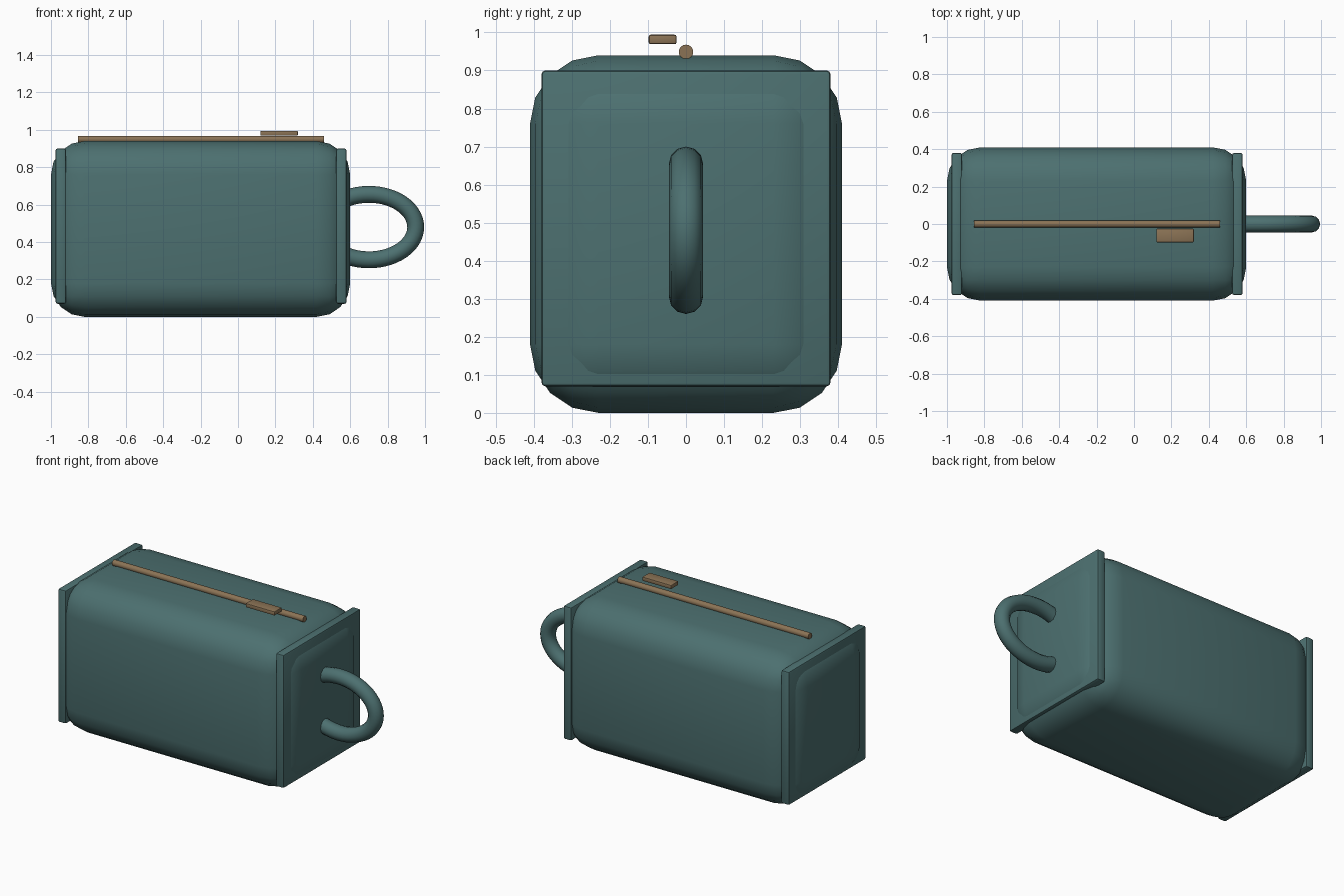
import bpy, bmesh, math
from mathutils import Vector

if "Cube" in bpy.data.objects:
    bpy.data.objects.remove(bpy.data.objects["Cube"], do_unlink=True)


def material(name, rgb):
    m = bpy.data.materials.new(name)
    m.use_nodes = True
    m.diffuse_color = (*rgb, 1)
    m.node_tree.nodes["Principled BSDF"].inputs["Base Color"].default_value = (*rgb, 1)
    return m


teal = material("muted teal fabric", (0.073, 0.162, 0.162))
brass = material("dull brass", (0.258, 0.171, 0.091))


def finish(name, bm, mat):
    bmesh.ops.recalc_face_normals(bm, faces=bm.faces)
    mesh = bpy.data.meshes.new(name)
    bm.to_mesh(mesh)
    bm.free()
    mesh.materials.append(mat)
    ob = bpy.data.objects.new(name, mesh)
    bpy.context.collection.objects.link(ob)
    bpy.ops.object.select_all(action="DESELECT")
    ob.select_set(True)
    bpy.context.view_layer.objects.active = ob
    bpy.ops.object.shade_smooth_by_angle(angle=math.radians(35))
    return ob


def rounded_box(name, low, high, radius, segments, mat):
    low, high = Vector(low), Vector(high)
    bm = bmesh.new()
    bmesh.ops.create_cube(bm, size=1)
    for v in bm.verts:
        v.co = (low + high) / 2 + v.co * (high - low)
    bmesh.ops.bevel(bm, geom=bm.edges[:], offset=radius, segments=segments,
                    profile=0.5, affect="EDGES")
    return finish(name, bm, mat)


def tube(name, path, radius, sides, mat):
    # sweep a round section along a path lying in the XZ plane
    bm = bmesh.new()
    side = Vector((0, 1, 0))
    rings = []
    for i, p in enumerate(path):
        along = (path[min(i + 1, len(path) - 1)] - path[max(i - 1, 0)]).normalized()
        up = along.cross(side)
        angles = [2 * math.pi * k / sides for k in range(sides)]
        rings.append([bm.verts.new(p + radius * (math.cos(a) * up + math.sin(a) * side))
                      for a in angles])
    for a, b in zip(rings, rings[1:]):
        for k in range(sides):
            n = (k + 1) % sides
            bm.faces.new((a[k], a[n], b[n], b[k]))
    bm.faces.new(rings[0])
    bm.faces.new(rings[-1])
    return finish(name, bm, mat)


# Soft pouch body
rounded_box("pouch_body", (-1, -0.41, 0), (0.6, 0.41, 0.94), 0.18, 4, teal)

# Square end panels
for name, x in (("right_end_panel", -0.975), ("left_end_panel", 0.525)):
    rounded_box(name, (x, -0.38, 0.07), (x + 0.055, 0.38, 0.9), 0.01, 2, teal)

# Wrist loop, with its ends buried in the body
steps = 40
angles = [math.radians(-130 + 260 * i / steps) for i in range(steps + 1)]
tube("wrist_loop", [Vector((0.7 + 0.25 * math.cos(a), 0, 0.48 + 0.175 * math.sin(a)))
                    for a in angles], 0.045, 12, teal)

# Zip rail and pull tab
tube("zip_rail", [Vector((-0.855, 0, 0.949)), Vector((0.46, 0, 0.949))], 0.019, 16, brass)
rounded_box("zip_pull", (0.12, -0.098, 0.969), (0.32, -0.025, 0.994), 0.005, 2, brass)
